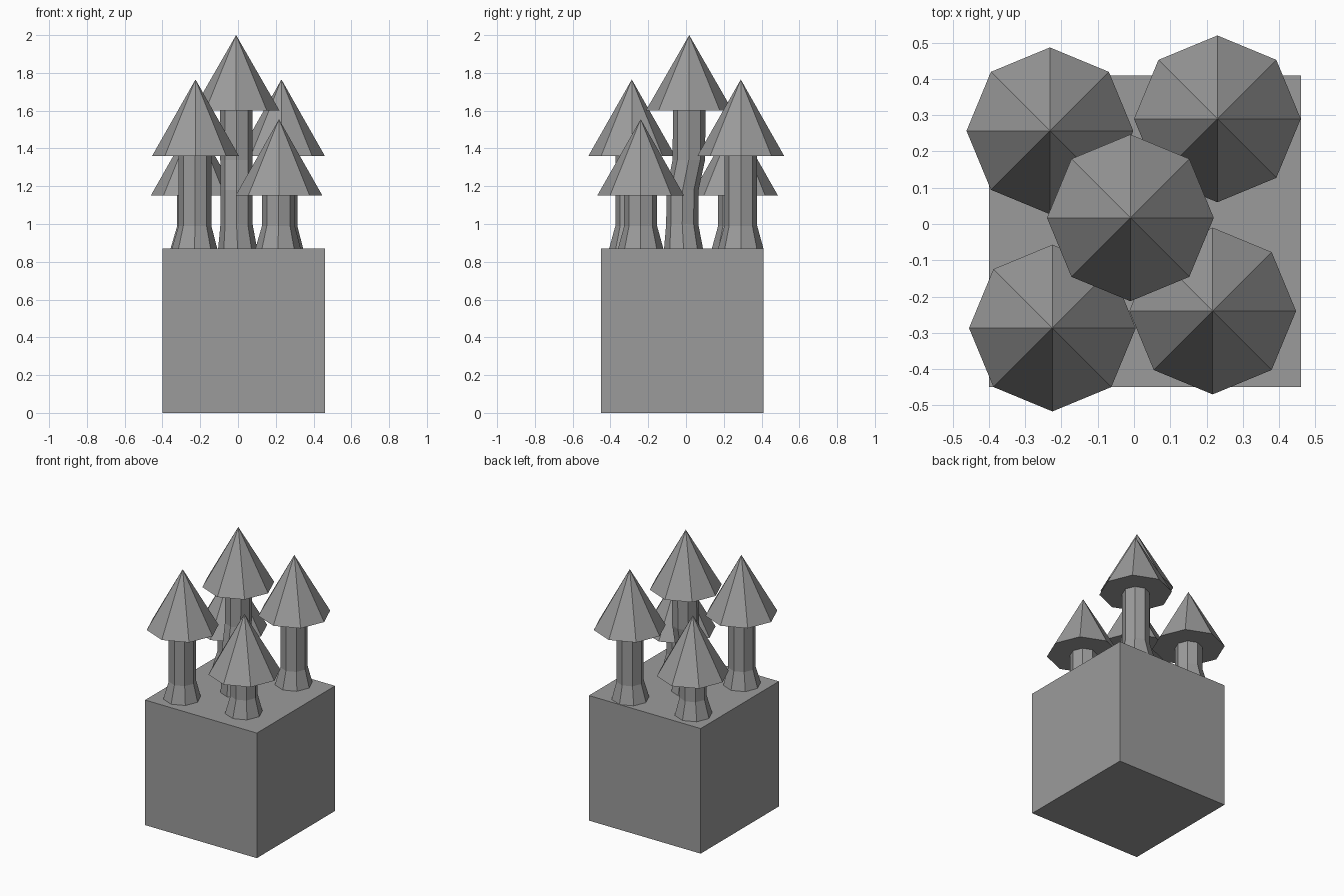
import bpy
import bmesh
import math

cube = bpy.data.objects.get("Cube")
if cube:
    bpy.data.objects.remove(cube, do_unlink=True)

SIDES = 8
GROUND = 0.87

# One plain grey for everything
grey = bpy.data.materials.new("plain_grey")
grey.use_nodes = True
colour = (0.33, 0.33, 0.33, 1)
grey.diffuse_color = colour
grey.node_tree.nodes["Principled BSDF"].inputs["Base Color"].default_value = colour


def finish(name, bm):
    bmesh.ops.recalc_face_normals(bm, faces=bm.faces)
    mesh = bpy.data.meshes.new(name)
    bm.to_mesh(mesh)
    bm.free()
    mesh.materials.append(grey)
    obj = bpy.data.objects.new(name, mesh)
    bpy.context.collection.objects.link(obj)
    return obj


def loft(name, rings):
    """Join octagonal rings of (x, y, z, radius) and cap both ends."""
    bm = bmesh.new()
    loops = []
    for x, y, z, r in rings:
        angles = [math.tau * i / SIDES for i in range(SIDES)]
        loops.append([bm.verts.new((x + r * math.cos(a), y + r * math.sin(a), z))
                      for a in angles])
    for low, high in zip(loops, loops[1:]):
        for i in range(SIDES):
            j = (i + 1) % SIDES
            bm.faces.new((low[i], low[j], high[j], high[i]))
    bm.faces.new(loops[0][::-1])
    bm.faces.new(loops[-1])
    return finish(name, bm)


def crown(name, x, y, base, height):
    bm = bmesh.new()
    bmesh.ops.create_cone(bm, cap_ends=True, segments=SIDES,
                          radius1=0.23, radius2=0, depth=height)
    bmesh.ops.translate(bm, verts=bm.verts, vec=(x, y, base + height / 2))
    # Keep a corner of the octagon pointing along +x
    rim = max(bm.verts, key=lambda v: v.co.x)
    turn = math.atan2(rim.co.y - y, rim.co.x - x)
    for v in bm.verts:
        dx, dy = v.co.x - x, v.co.y - y
        v.co.x = x + dx * math.cos(turn) + dy * math.sin(turn)
        v.co.y = y - dx * math.sin(turn) + dy * math.cos(turn)
    return finish(name, bm)


# Ground block
bm = bmesh.new()
bmesh.ops.create_cube(bm, size=1)
bmesh.ops.scale(bm, verts=bm.verts, vec=(0.86, 0.86, GROUND))
bmesh.ops.translate(bm, verts=bm.verts, vec=(0.03, -0.02, GROUND / 2))
finish("ground_block", bm)

# Four corner trees: name, x, y, crown base
for name, x, y, base in (("front_right", -0.225, -0.287, 1.36),
                         ("front_left", 0.217, -0.24, 1.15),
                         ("back_right", -0.232, 0.257, 1.15),
                         ("back_left", 0.23, 0.29, 1.36)):
    loft(name + "_trunk", ((x - 0.005, y, GROUND, 0.12),
                           (x - 0.003, y, 0.99, 0.087),
                           (x - 0.003, y, base, 0.087)))
    crown(name + "_crown", x, y, base, 0.405)

# Tall middle tree with a bent trunk
loft("middle_trunk", ((-0.002, -0.013, GROUND, 0.103),
                      (-0.008, -0.02, 1.0, 0.085),
                      (-0.008, -0.018, 1.18, 0.085),
                      (-0.008, 0.015, 1.34, 0.086),
                      (-0.008, 0.017, 1.6, 0.086)))
crown("middle_crown", -0.01, 0.017, 1.6, 0.4)
